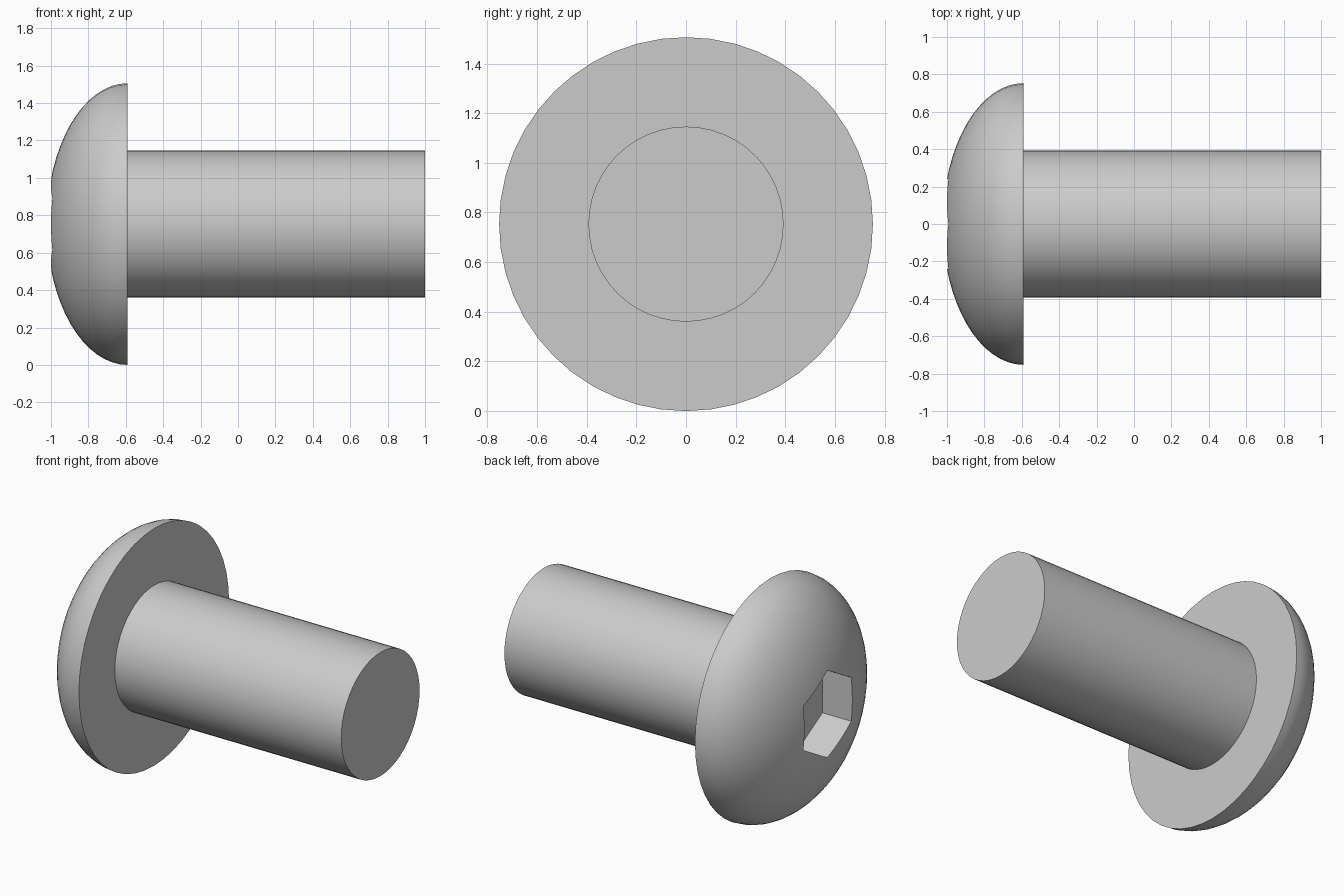
import bpy
import bmesh
from math import pi, sin, cos, radians
from mathutils import Vector

cube = bpy.data.objects.get("Cube")
if cube:
    bpy.data.objects.remove(cube, do_unlink=True)

HEAD_R, SHAFT_R = 0.753, 0.393
HEAD_BACK, DOME_H = -0.59, 0.433
SOCKET_R, SOCKET_FLOOR = 0.277, -0.79

steel = bpy.data.materials.new("steel_grey")
steel.use_nodes = True
grey = (0.6, 0.6, 0.6, 1.0)
steel.diffuse_color = grey
steel.node_tree.nodes["Principled BSDF"].inputs["Base Color"].default_value = grey


def lathe(name, profile, steps):
    """Spin (x, radius) points around the long axis into a closed solid."""
    bm = bmesh.new()
    verts = [bm.verts.new((x, 0, r)) for x, r in profile]
    edges = [bm.edges.new(pair) for pair in zip(verts, verts[1:])]
    bmesh.ops.spin(bm, geom=verts + edges, cent=(0, 0, 0), axis=Vector((1, 0, 0)),
                   angle=2 * pi, steps=steps)
    bmesh.ops.remove_doubles(bm, verts=bm.verts, dist=1e-5)
    bmesh.ops.recalc_face_normals(bm, faces=bm.faces)
    mesh = bpy.data.meshes.new(name)
    bm.to_mesh(mesh)
    bm.free()
    mesh.materials.append(steel)
    obj = bpy.data.objects.new(name, mesh)
    obj.location.z = HEAD_R
    bpy.context.collection.objects.link(obj)
    return obj


# Domed head and plain shaft in one turned profile
angles = [radians(90 * i / 16) for i in range(17)]
dome = [(HEAD_BACK - DOME_H * cos(a), HEAD_R * sin(a)) for a in angles]
dome[0] = (HEAD_BACK - DOME_H, 0)
shaft = [(HEAD_BACK, SHAFT_R), (1, SHAFT_R), (1, 0)]
screw = lathe("screw_head_and_shaft", dome + shaft, 48)

# Hexagonal drive socket, points up and down
cutter = lathe("socket_cutter", [(-1.3, 0), (-1.3, SOCKET_R),
                                 (SOCKET_FLOOR, SOCKET_R), (SOCKET_FLOOR, 0)], 6)
cutter.hide_render = True
cut = screw.modifiers.new("hex_socket", 'BOOLEAN')
cut.operation = 'DIFFERENCE'
cut.solver = 'EXACT'
cut.object = cutter

bpy.ops.object.select_all(action='DESELECT')
screw.select_set(True)
bpy.context.view_layer.objects.active = screw
bpy.ops.object.modifier_apply(modifier=cut.name)
bpy.data.objects.remove(cutter, do_unlink=True)
bpy.ops.object.shade_smooth_by_angle(angle=radians(30))
